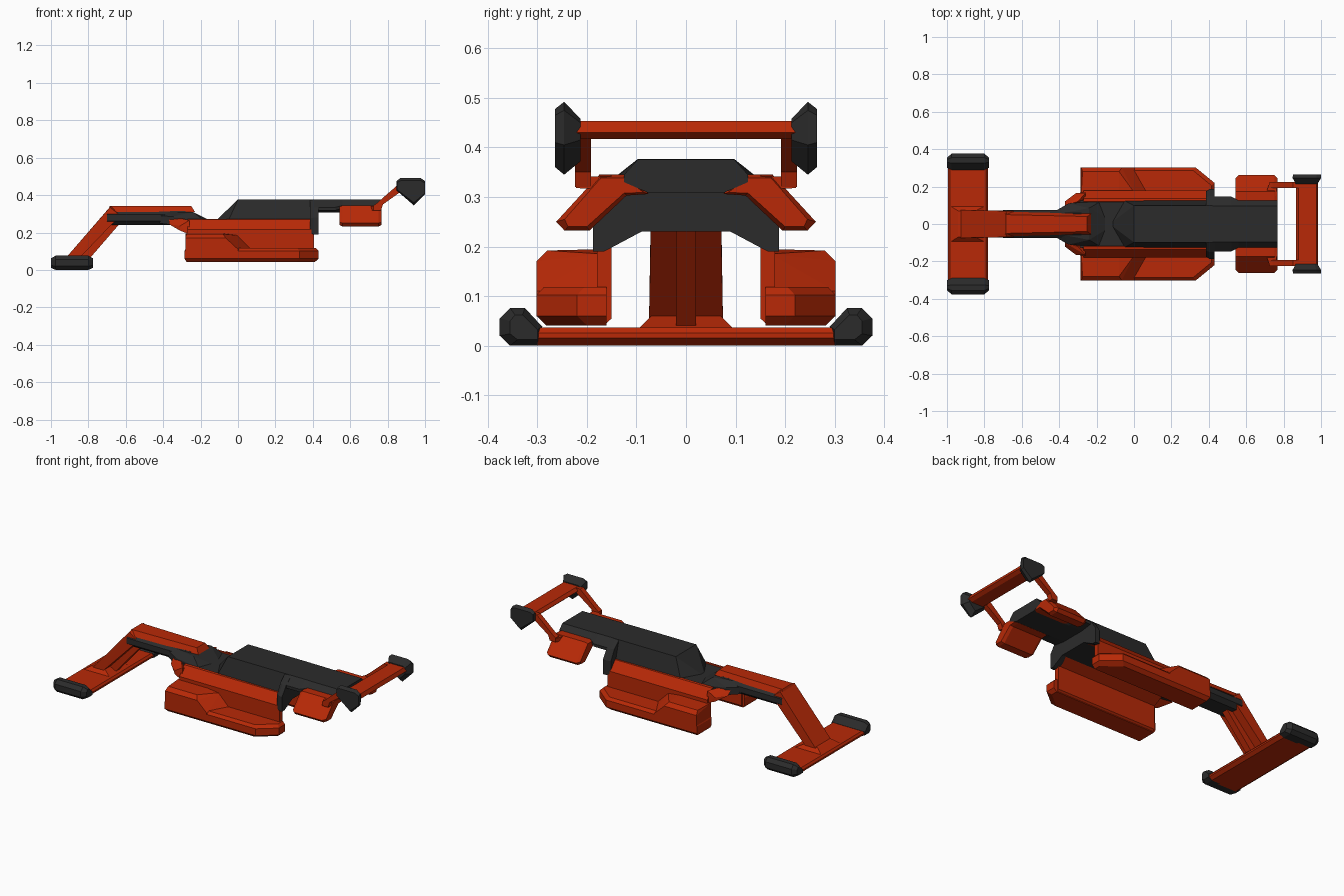
import bpy, bmesh

def mat(name, col):
    m = bpy.data.materials.new(name)
    m.diffuse_color = (*col, 1)
    return m

RED = mat("red_paint", (0.48, 0.022, 0.002))
BLACK = mat("dark_trim", (0.024, 0.024, 0.024))

def finish(name, bm, m, mirror):
    bmesh.ops.recalc_face_normals(bm, faces=bm.faces)
    me = bpy.data.meshes.new(name)
    bm.to_mesh(me)
    bm.free()
    ob = bpy.data.objects.new(name, me)
    bpy.context.collection.objects.link(ob)
    me.materials.append(m)
    if mirror:
        mod = ob.modifiers.new("mirror", 'MIRROR')
        mod.use_axis = (False, True, False)
        mod.use_mirror_merge = False

def hull(name, pts, m, mirror=False, sym=False):
    """Convex solid; sym adds the points reflected in y."""
    bm = bmesh.new()
    if sym:
        pts = pts + [(x, -y, z) for x, y, z in pts]
    for p in pts:
        bm.verts.new(p)
    r = bmesh.ops.convex_hull(bm, input=bm.verts)
    bmesh.ops.delete(bm, geom=[v for v in r["geom_interior"] if isinstance(v, bmesh.types.BMVert)], context='VERTS')
    bmesh.ops.dissolve_limit(bm, angle_limit=0.01, verts=bm.verts, edges=bm.edges)
    finish(name, bm, m, mirror)

def loft(name, rings, m, mirror=False):
    """Skin matching closed rings of points and cap the ends."""
    bm = bmesh.new()
    vs = [[bm.verts.new(p) for p in r] for r in rings]
    n = len(vs[0])
    for a, b in zip(vs, vs[1:]):
        for i in range(n):
            j = (i + 1) % n
            bm.faces.new((a[i], a[j], b[j], b[i]))
    bm.faces.new(vs[0])
    bm.faces.new(vs[-1])
    finish(name, bm, m, mirror)

def ring(x, half, both=False):
    """Section across the car at x, from half-profile (y, z) points."""
    r = [(x, y, z) for y, z in half]
    return r + [(x, -y, z) for y, z in reversed(half)] if both else r

def side(profile, y):
    return [(x, y, z) for x, z in profile]

# front wing blade and turned-up ends
blade = [(-0.995, 0.015), (-0.975, 0), (-0.80, 0), (-0.78, 0.015), (-0.78, 0.025), (-0.79, 0.037), (-0.985, 0.037), (-0.995, 0.025)]
loft("front_wing", [side(blade, -0.31), side(blade, 0.31)], RED)
tip = [(0.30, 0), (0.355, 0), (0.376, 0.02), (0.376, 0.055), (0.355, 0.076), (0.325, 0.076), (0.29, 0.038)]
tip_in = [(0.30, 0.012), (0.34, 0.012), (0.355, 0.024), (0.355, 0.05), (0.345, 0.062), (0.33, 0.062), (0.30, 0.032)]
loft("front_wing_end", [ring(-1.0, tip_in), ring(-0.975, tip), ring(-0.80, tip), ring(-0.775, tip_in)], BLACK, mirror=True)

# sloping nose strut: wide plate, rear rib, flared foot
plate = [(-0.95, 0.03), (-0.685, 0.335), (-0.63, 0.29), (-0.88, 0.03)]
hull("nose_strut", side(plate[1:3], 0.07) + side([plate[0], plate[3]], 0.075) + [(-0.68, 0.05, 0.342)], RED, sym=True)
hull("nose_rib", side([(-0.90, 0.03), (-0.70, 0.30), (-0.63, 0.25), (-0.82, 0.03)], 0.02), RED, sym=True)
hull("nose_foot", [(-0.98, 0.095, 0.035), (-0.80, 0.095, 0.035), (-0.94, 0.07, 0.06), (-0.85, 0.07, 0.06)], RED, sym=True)

# nose: dark beam with red cap
beam = [(0.055, 0.315), (0.075, 0.295), (0.075, 0.262), (0.05, 0.24)]
loft("nose_beam", [ring(-0.70, beam, True), ring(-0.28, beam, True)], BLACK)
hull("nose_cap", [(-0.685, 0.05, 0.342), (-0.25, 0.04, 0.342), (-0.70, 0.066, 0.31),
                  (-0.23, 0.055, 0.31)], RED, sym=True)

# cockpit surround, falling to the deck
sur = [(-0.42, 0.07, 0.29), (-0.42, 0.07, 0.25), (-0.35, 0.11, 0.285), (-0.35, 0.11, 0.24),
       (-0.24, 0.085, 0.31), (-0.37, 0.06, 0.31), (-0.15, 0.03, 0.265), (-0.18, 0.12, 0.262), (-0.25, 0.12, 0.235)]
hull("cockpit_surround", sur, BLACK, sym=True)
hull("cockpit_cheek", [(-0.37, 0.10, 0.27), (-0.37, 0.12, 0.245), (-0.31, 0.165, 0.235), (-0.31, 0.165, 0.21),
                       (-0.26, 0.165, 0.265), (-0.26, 0.17, 0.19), (-0.30, 0.12, 0.275), (-0.26, 0.11, 0.235)], RED, mirror=True)

# deck and tapered engine cover
deck = [(0.125, 0.268), (0.13, 0.25), (0.09, 0.23)]
loft("deck", [ring(-0.29, deck, True), ring(0.42, deck, True)], BLACK)
hull("engine_cover", [(0, 0.098, 0.377), (0.42, 0.098, 0.377), (-0.115, 0.012, 0.266),
                      (-0.05, 0.125, 0.266), (0.42, 0.128, 0.266)], BLACK, sym=True)

# red side walls forming the open tunnel
wall = [(0.12, 0.272), (0.135, 0.27), (0.18, 0.215), (0.18, 0.05), (0.165, 0.041), (0.15, 0.055), (0.15, 0.2), (0.09, 0.23)]
loft("side_wall", [ring(-0.27, wall), ring(0.405, wall)], RED, mirror=True)

# side pods: low sill along the full length, tall block ahead of a sloping step
sill = []
for inset, z in ((0.02, 0.041), (0, 0.06), (0, 0.102), (0.015, 0.118)):
    sill += [(-0.285 + inset / 2, 0.16, z), (-0.285 + inset / 2, 0.302 - inset, z), (0.33 - inset, 0.302 - inset, z),
             (0.43 - inset, 0.22 - inset, z), (0.43 - inset, 0.16, z)]
hull("pod_sill", sill, RED, mirror=True)
block = [(-0.282, 0.16, 0.195), (-0.275, 0.28, 0.192), (-0.282, 0.302, 0.17), (-0.282, 0.302, 0.09), (-0.282, 0.16, 0.09),
         (-0.08, 0.16, 0.195), (-0.08, 0.28, 0.192), (-0.065, 0.302, 0.17), (0.0, 0.302, 0.11), (0.07, 0.17, 0.115),
         (0.0, 0.17, 0.185), (0.0, 0.302, 0.09), (0.07, 0.16, 0.09)]
hull("pod_block", block, RED, mirror=True)

# dark rear bulkhead arch
arch = [(0.097, 0.377), (0.15, 0.335), (0.188, 0.28), (0.188, 0.19), (0.165, 0.19), (0.09, 0.23)]
arch_s = [(0.095, 0.377), (0.142, 0.335), (0.175, 0.275), (0.175, 0.20), (0.162, 0.195), (0.09, 0.232)]
loft("rear_bulkhead", [ring(0.385, arch_s, True), ring(0.405, arch, True), ring(0.43, arch, True)], BLACK)

# rear gearbox spine with wider shoulders
shoulder = [(0.097, 0.377), (0.147, 0.335), (0.147, 0.318), (0.075, 0.308)]
spine = [(0.097, 0.376), (0.125, 0.345), (0.125, 0.33), (0.075, 0.308)]
loft("rear_spine", [ring(0.42, shoulder, True), ring(0.52, shoulder, True), ring(0.56, spine, True), ring(0.768, spine, True)], BLACK)

# rear fenders sloping outward
fend = [(0.075, 0.306), (0.12, 0.345), (0.175, 0.345), (0.262, 0.25), (0.245, 0.232), (0.195, 0.232), (0.12, 0.303)]
fend_s = [(0.085, 0.309), (0.125, 0.338), (0.172, 0.338), (0.245, 0.255), (0.238, 0.24), (0.2, 0.24), (0.125, 0.308)]
loft("rear_fender", [ring(0.543, fend_s), ring(0.56, fend), ring(0.75, fend), ring(0.768, fend_s)], RED, mirror=True)

# rear wing: struts, blade, bevelled end plates
strut = [(0.725, 0.32), (0.765, 0.32), (0.775, 0.35), (0.88, 0.425), (0.88, 0.451), (0.85, 0.451), (0.74, 0.355), (0.725, 0.345)]
loft("wing_strut", [side(strut, 0.192), side(strut, 0.224)], RED, mirror=True)
hull("strut_root", [(0.70, 0.15, 0.343), (0.76, 0.15, 0.343), (0.70, 0.15, 0.315), (0.76, 0.15, 0.315),
                    (0.725, 0.222, 0.34), (0.765, 0.222, 0.34), (0.725, 0.222, 0.318), (0.765, 0.222, 0.318)], RED, mirror=True)
foil = [(0.865, 0.435), (0.885, 0.417), (0.965, 0.417), (0.985, 0.43), (0.975, 0.453), (0.88, 0.453)]
loft("rear_wing", [side(foil, -0.23), side(foil, 0.23)], RED)
outer = [(0.85, 0.43), (0.85, 0.468), (0.87, 0.478), (0.975, 0.478), (1.0, 0.465), (1.0, 0.41), (0.94, 0.36)]
ridge = [(0.848, 0.425), (0.848, 0.475), (0.868, 0.492), (0.975, 0.492), (1.0, 0.475), (1.0, 0.405), (0.94, 0.345)]
inner = [(0.865, 0.425), (0.865, 0.45), (0.875, 0.458), (0.965, 0.458), (0.98, 0.45), (0.98, 0.415), (0.94, 0.372)]
loft("wing_end_plate", [side(outer, 0.264), side(ridge, 0.246), side(inner, 0.213)], BLACK, mirror=True)
